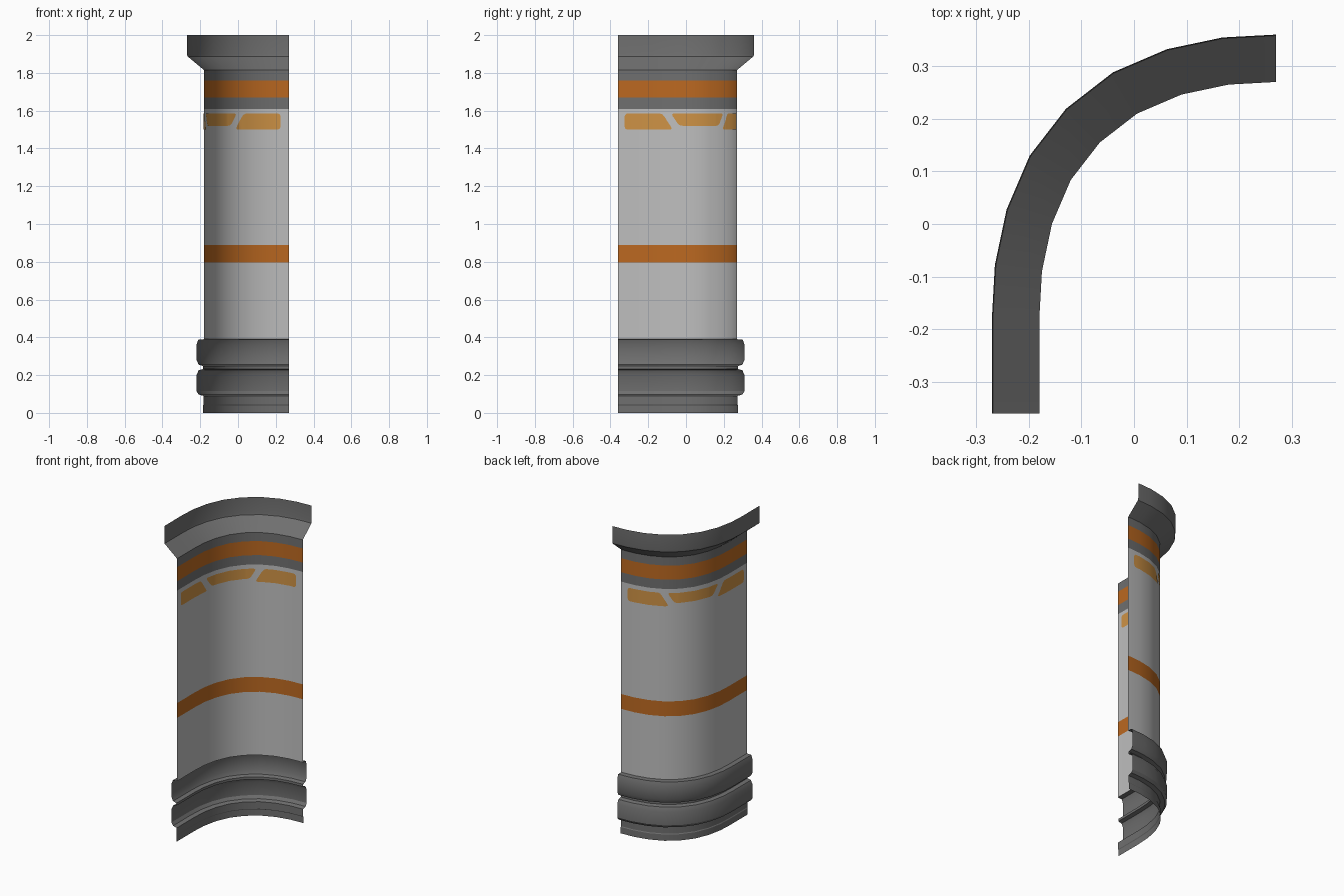
import bpy, bmesh, math
from mathutils import Vector

if "Cube" in bpy.data.objects:
    bpy.data.objects.remove(bpy.data.objects["Cube"])


def material(name, r, g, b):
    m = bpy.data.materials.new(name)
    m.diffuse_color = (r, g, b, 1)
    m.use_nodes = True
    m.node_tree.nodes["Principled BSDF"].inputs["Base Color"].default_value = m.diffuse_color
    return m


DARK = material("dark grey", 0.16, 0.16, 0.16)
LIGHT = material("light grey", 0.52, 0.52, 0.52)
ORANGE = material("orange", 0.50, 0.14, 0.015)
AMBER = material("amber", 0.62, 0.29, 0.06)

# Plan curve: a straight run, then a rounded corner symmetric about its diagonal
half = [(-0.18, -0.18), (-0.175, -0.09), (-0.156, 0.0), (-0.12, 0.084)]
PATH = [(-0.18, -0.36)] + half + [(-0.065, 0.155)]
PATH += [(0.09 - y, 0.09 - x) for x, y in reversed(half)]
PATH = [Vector(p) for p in PATH]


def offset_path(points):
    """Outward mitred normal at each plan point."""
    seg = [(b - a).normalized() for a, b in zip(points, points[1:])]
    nrm = [Vector((-d.y, d.x)) for d in seg]
    out = [Vector((-1, 0))]
    for a, b in zip(nrm, nrm[1:]):
        m = (a + b).normalized()
        out.append(m / m.dot(a))
    return out + [Vector((0, 1))]


NORMALS = offset_path(PATH)
STATION = [0.0]
for a, b in zip(PATH, PATH[1:]):
    STATION.append(STATION[-1] + (b - a).length)


def at(s, off, z):
    """Point at length s along the wall, pushed outward by off."""
    i = max(k for k in range(len(PATH) - 1) if STATION[k] <= s + 1e-6)
    t = (s - STATION[i]) / (STATION[i + 1] - STATION[i])
    p = PATH[i].lerp(PATH[i + 1], t) + NORMALS[i].lerp(NORMALS[i + 1], t) * off
    return (p.x, p.y, z)


def finish(name, bm, mats, angle=30):
    me = bpy.data.meshes.new(name)
    bm.to_mesh(me)
    bm.free()
    ob = bpy.data.objects.new(name, me)
    bpy.context.collection.objects.link(ob)
    for m in mats:
        me.materials.append(m)
    bpy.ops.object.select_all(action='DESELECT')
    ob.select_set(True)
    bpy.context.view_layer.objects.active = ob
    bpy.ops.object.shade_smooth_by_angle(angle=math.radians(angle))
    return ob


def sweep(name, profile, mats, rule=lambda z: 0):
    """Sweep an (offset, z) profile along the plan curve as an open sheet."""
    bm = bmesh.new()
    rows = [[bm.verts.new(at(s, o, z)) for s in STATION] for o, z in profile]
    for k, (lo, hi) in enumerate(zip(rows, rows[1:])):
        zmid = (profile[k][1] + profile[k + 1][1]) / 2
        for i in range(len(STATION) - 1):
            f = bm.faces.new((lo[i], hi[i], hi[i + 1], lo[i + 1]))
            f.material_index = rule(zmid)
    return finish(name, bm, mats)


# Moulded base with two rolls
sweep("base_moulding", [
    (0.005, 0), (0.005, 0.04), (0.002, 0.045), (0.002, 0.09), (0.028, 0.097),
    (0.04, 0.115), (0.04, 0.2), (0.028, 0.226), (0.004, 0.232), (0.004, 0.248),
    (0.028, 0.255), (0.04, 0.28), (0.04, 0.36), (0.03, 0.388), (0.0, 0.39)], [DARK])


# Wall with painted bands, coloured by height
def wall_colour(z):
    if 0.795 < z < 0.89 or 1.67 < z < 1.76:
        return 1
    return 2 if z > 1.61 else 0


sweep("wall", [(0, z) for z in (0.39, 0.795, 0.89, 1.61, 1.67, 1.76, 1.815)],
      [LIGHT, ORANGE, DARK], wall_colour)

# Flared top rim
sweep("top_rim", [(0, 1.815), (0.088, 1.888), (0.09, 1.9), (0.09, 2.0)], [DARK])


def marking(name, quad, z0, z1, radius=0.018):
    """Rounded four-sided painted plate on both wall faces; quad holds the
    lengths of bottom left, bottom right, top right and top left corners."""
    pts = [Vector(p) for p in zip(quad, (z0, z0, z1, z1))]
    outline = []
    for i, p in enumerate(pts):
        a = p + (pts[i - 1] - p).normalized() * radius
        b = p + (pts[(i + 1) % 4] - p).normalized() * radius
        outline += [(1 - t) ** 2 * a + 2 * t * (1 - t) * p + t * t * b
                    for t in (0, 0.33, 0.67, 1)]

    def span(s):
        zs = []
        for a, b in zip(outline, outline[1:] + outline[:1]):
            if min(a.x, b.x) - 1e-6 <= s <= max(a.x, b.x) + 1e-6:
                if abs(b.x - a.x) < 1e-6:
                    zs += [a.y, b.y]
                else:
                    zs.append(a.y + (b.y - a.y) * (s - a.x) / (b.x - a.x))
        return min(zs), max(zs)

    lo, hi = min(p.x for p in outline), max(p.x for p in outline)
    cuts = sorted({round(p.x, 5) for p in outline if lo < p.x < hi} | {lo, hi}
                  | {s for s in STATION if lo < s < hi})
    bm = bmesh.new()
    for off in (0.002, -0.002):
        cols = [[bm.verts.new(at(s, off, z)) for z in span(s)] for s in cuts]
        for a, b in zip(cols, cols[1:]):
            f = (a[0], a[1], b[1], b[0])
            bm.faces.new(f if off > 0 else f[::-1])
    bmesh.ops.dissolve_degenerate(bm, edges=bm.edges, dist=1e-5)
    finish(name, bm, [AMBER])


# Three amber markings under the collar
def s_of_y(y):
    i = max(k for k in range(len(PATH) - 1) if PATH[k].y <= y)
    t = (y - PATH[i].y) / (PATH[i + 1].y - PATH[i].y)
    return STATION[i] + t * (STATION[i + 1] - STATION[i])


def s_of_x(x):
    i = max(k for k in range(1, len(PATH) - 1) if PATH[k].x <= x)
    t = (x - PATH[i].x) / (PATH[i + 1].x - PATH[i].x)
    return STATION[i] + t * (STATION[i + 1] - STATION[i])


marking("marking_left", [s_of_y(-0.325), s_of_y(-0.07), s_of_y(-0.125),
                         s_of_y(-0.325)], 1.5, 1.585)
marking("marking_middle", [s_of_y(-0.035), s_of_x(-0.04), s_of_x(-0.008),
                           s_of_y(-0.08)], 1.52, 1.585)
marking("marking_right", [s_of_x(-0.015), s_of_x(0.225), s_of_x(0.225),
                          s_of_x(0.03)], 1.5, 1.585)
